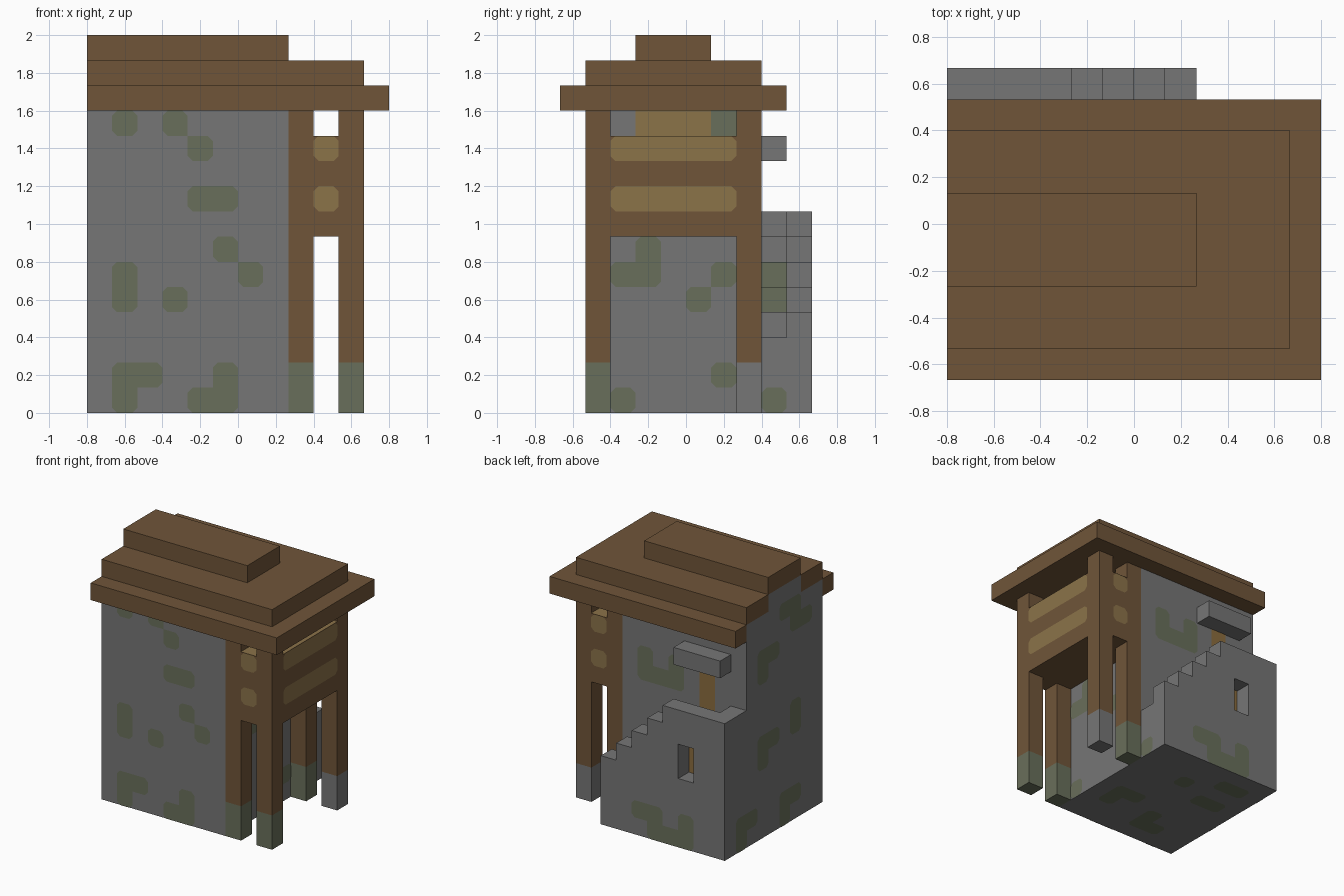
import bpy, bmesh
from mathutils import Vector

if "Cube" in bpy.data.objects:
    bpy.data.objects.remove(bpy.data.objects["Cube"])

U = 2 / 15                       # one block
ORIGIN = Vector((-6, -5, 0))     # block grid corner


def material(name, rgb):
    lin = [((c / 255 + 0.055) / 1.055) ** 2.4 for c in rgb] + [1]
    m = bpy.data.materials.new(name)
    m.use_nodes = True
    m.diffuse_color = lin
    m.node_tree.nodes["Principled BSDF"].inputs["Base Color"].default_value = lin
    return m


STONE = material("stone grey", (118, 118, 118))
WOOD = material("brown wood", (112, 85, 57))
PLANK = material("pale planks", (139, 115, 73))
MOSS = material("mossy stone", (105, 111, 91))
DOOR = material("golden door", (139, 109, 62))


def finish(name, bm, mat):
    me = bpy.data.meshes.new(name)
    bm.to_mesh(me)
    bm.free()
    me.materials.append(mat)
    ob = bpy.data.objects.new(name, me)
    bpy.context.collection.objects.link(ob)
    return ob


def place(p):
    return (Vector(p) + ORIGIN) * U


def box(name, x, y, z, mat):
    """Box from block ranges along each axis."""
    bm = bmesh.new()
    bmesh.ops.create_cube(bm, size=1)
    for v in bm.verts:
        v.co = place([r[0] if c < 0 else r[1] for c, r in zip(v.co, (x, y, z))])
    return finish(name, bm, mat)


def extrude_profile(name, pts, y, mat):
    """Extrude an x-z outline along y."""
    bm = bmesh.new()
    face = bm.faces.new([bm.verts.new(place((a, y[0], b))) for a, b in pts])
    new = bmesh.ops.extrude_face_region(bm, geom=[face])["geom"]
    shift = Vector((0, (y[1] - y[0]) * U, 0))
    bmesh.ops.translate(bm, vec=shift, verts=[g for g in new if isinstance(g, bmesh.types.BMVert)])
    bmesh.ops.recalc_face_normals(bm, faces=bm.faces)
    return finish(name, bm, mat)


def paint(name, cells, axis, pos, sign, mat, cut=0.2, lift=0.02):
    """Thin patch of cells on a wall, with clipped outer corners."""
    bm = bmesh.new()
    cells = set(cells)
    u, v = [a for a in range(3) if a != axis]
    for a, b in cells:
        loop = []
        for du, dv in ((-1, -1), (1, -1), (1, 1), (-1, 1)):
            near = {(a + du, b), (a, b + dv), (a + du, b + dv)}
            corner = (a + (du > 0), b + (dv > 0))
            if cut and not near & cells:
                ends = [(corner[0], corner[1] - dv * cut), (corner[0] - du * cut, corner[1])]
                loop += ends if du * dv > 0 else ends[::-1]
            else:
                loop.append(corner)
        verts = []
        for cu, cv in loop:
            p = [0, 0, 0]
            p[axis], p[u], p[v] = pos + sign * lift, cu, cv
            verts.append(bm.verts.new(place(p)))
        face = bm.faces.new(verts)
        face.normal_update()
        if face.normal[axis] * sign < 0:
            face.normal_flip()
    bmesh.ops.remove_doubles(bm, verts=bm.verts, dist=0.0005)
    return finish(name, bm, mat)


def block(us, vs):
    return [(a, b) for a in range(*us) for b in range(*vs)]


# Stone tower and roof tiers
box("tower_body", (0, 8), (1, 8), (0, 12), STONE)
box("roof_eaves", (0, 12), (0, 9), (12, 13), WOOD)
box("roof_middle", (0, 11), (1, 8), (13, 14), WOOD)
box("roof_ridge", (0, 8), (3, 6), (14, 15), WOOD)
paint("gable_stone", block((1, 8), (12, 13)) + block((3, 6), (13, 14)), 0, 0, -1,
      STONE, cut=0, lift=0.01)

# Porch posts with stone feet
for x, y, foot in ((8, 1, MOSS), (10, 1, MOSS), (8, 7, MOSS), (10, 7, STONE)):
    box("porch_post", (x, x + 1), (y, y + 1), (2, 12), WOOD)
    box("post_foot", (x, x + 1), (y, y + 1), (0, 2), foot)

# Porch floor and parapets with pale planks
box("porch_floor", (8, 10), (2, 7), (7, 8), WOOD)
box("side_parapet", (10, 11), (2, 7), (7, 11), WOOD)
paint("side_parapet_top", block((10, 11), (2, 7)), 2, 11, 1, PLANK, cut=0)
for label, y, sign in (("front", 1, -1), ("back", 7, 1)):
    box(label + "_parapet", (9, 10), (y, y + 1), (7, 11), WOOD)
    paint(label + "_parapet_top", [(9, y)], 2, 11, 1, PLANK, cut=0)
    paint(label + "_planks", [(9, 8), (9, 10)], 1, 1 if sign < 0 else 8, sign, PLANK)
paint("side_planks", block((2, 7), (8, 9)) + block((2, 7), (10, 11)), 0, 11, 1, PLANK)
paint("inner_planks", block((3, 6), (11, 12)), 0, 8, 1, PLANK, cut=0)


# Back staircase, railing wall and landing
def stair_outline(top):
    pts = [(0, 0), (8, 0)]
    for k in range(4):
        pts += [(8 - k, top - 4 + k), (7 - k, top - 4 + k)]
    return pts + [(4, top), (0, top)]


extrude_profile("stairs", stair_outline(7), (8, 9), STONE)
box("landing_end_wall", (0, 1), (8, 9), (7, 8), STONE)
railing = extrude_profile("stair_railing", stair_outline(8), (9, 10), STONE)
cutter = box("window_cutter", (2, 3), (8.9, 10.5), (4, 6), STONE)
cutter.hide_render = True
mod = railing.modifiers.new("window", "BOOLEAN")
mod.object, mod.operation, mod.solver = cutter, "DIFFERENCE", "EXACT"
bpy.context.view_layer.objects.active = railing
bpy.ops.object.modifier_apply(modifier="window")
bpy.data.objects.remove(cutter)
paint("window_back", [(2, 4), (2, 5)], 1, 9, 1, DOOR, cut=0)
paint("back_door", block((2, 3), (7, 10)), 1, 8, 1, DOOR, cut=0)
box("door_canopy", (1, 4), (8, 9), (10, 11), STONE)

# Moss patches
paint("front_moss", [(1, 11), (3, 11), (4, 10), (4, 8), (5, 8), (5, 6), (6, 5), (1, 5), (1, 4),
                     (3, 4), (1, 1), (2, 1), (5, 1), (1, 0), (4, 0), (5, 0)], 1, 1, -1, MOSS)
paint("porch_wall_moss", [(3, 6), (2, 5), (3, 5), (6, 5), (5, 4), (6, 1), (2, 0)], 0, 8, 1, MOSS)
paint("porch_wall_top_moss", [(6, 11)], 0, 8, 1, MOSS, cut=0)
paint("stair_end_moss", [(8, 0)], 0, 8, 1, MOSS)
for x, z in ((6, 4), (5, 5)):
    paint("riser_moss", [(8, z)], 0, x, 1, MOSS, cut=0)
paint("end_wall_moss", [(8, 0), (8, 1), (7, 1), (4, 0), (4, 1), (3, 1), (6, 4), (6, 5), (5, 5),
                        (3, 5), (3, 6), (6, 9), (6, 10), (5, 10), (4, 12), (3, 12), (3, 11),
                        (2, 11)], 0, 0, -1, MOSS)
paint("railing_moss", [(5, 1), (4, 1), (4, 0), (3, 0), (2, 0), (2, 1)], 1, 10, 1, MOSS)
paint("back_wall_moss", [(6, 9), (6, 8), (5, 8), (4, 8), (4, 9)], 1, 8, 1, MOSS)
paint("underside_moss", [(2, 2), (3, 2), (3, 3), (6, 3), (6, 4), (5, 4), (1, 6), (2, 6), (4, 7),
                         (1, 8), (2, 8)], 2, 0, -1, MOSS, lift=0.01)
